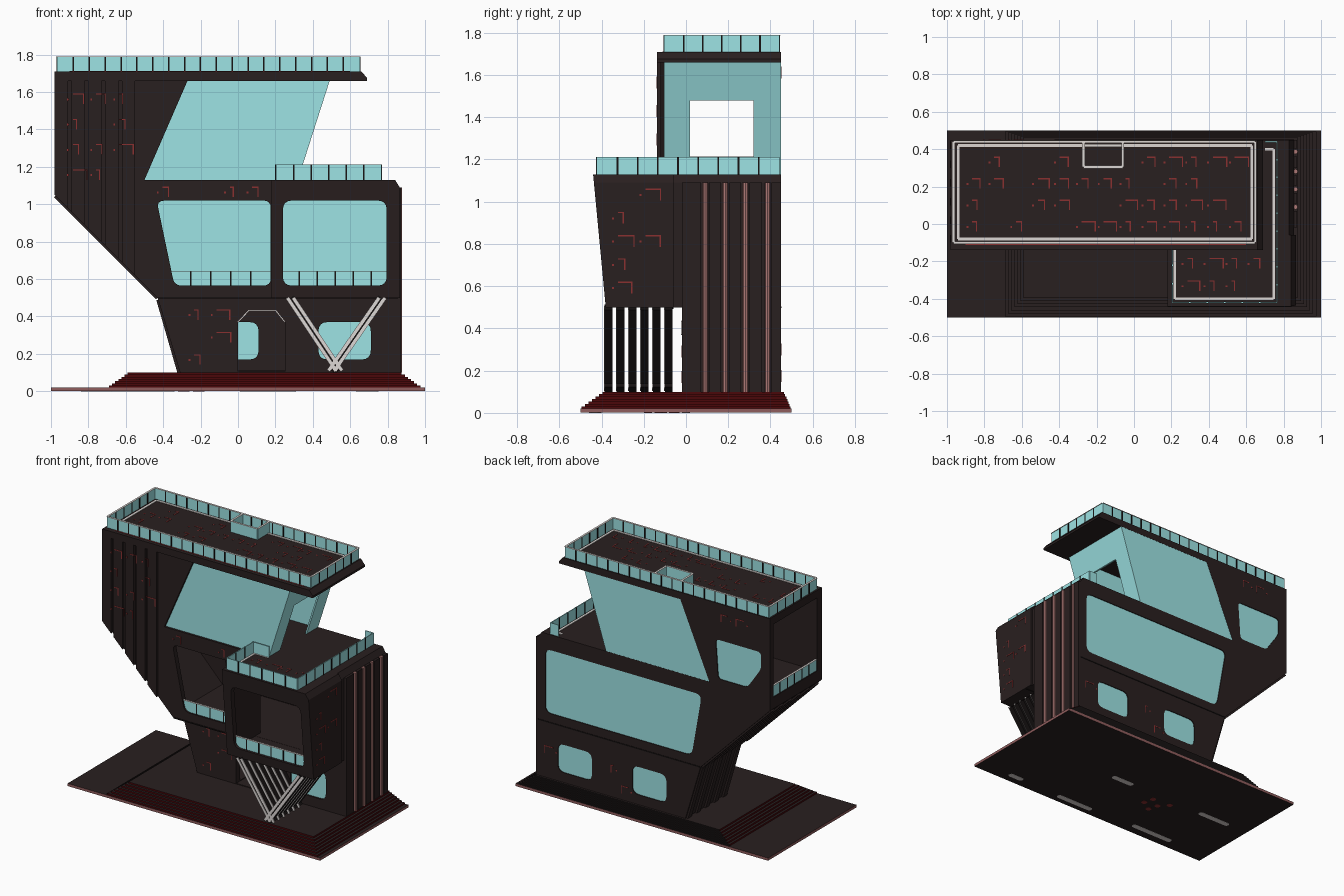
import bpy, bmesh, math, random
from mathutils import Vector

if "Cube" in bpy.data.objects:
    bpy.data.objects.remove(bpy.data.objects["Cube"])

random.seed(4)

def mat(name, rgb):
    m = bpy.data.materials.new(name)
    m.diffuse_color = (*rgb, 1)
    m.use_nodes = True
    m.node_tree.nodes["Principled BSDF"].inputs["Base Color"].default_value = m.diffuse_color
    return m

BROWN = mat("dark brown", (0.022, 0.014, 0.014))
BLACK = mat("near black", (0.008, 0.006, 0.006))
GLASS = mat("pale teal glass", (0.34, 0.77, 0.78))
RED = mat("deep red", (0.070, 0.002, 0.003))
PINK = mat("dusty pink", (0.28, 0.11, 0.11))
ROSE = mat("rose columns", (0.42, 0.19, 0.18))
WHITE = mat("off white", (0.72, 0.68, 0.66))
TRACE = mat("trace red", (0.26, 0.03, 0.03))

def finish(name, bm, m):
    bmesh.ops.recalc_face_normals(bm, faces=bm.faces[:])
    me = bpy.data.meshes.new(name)
    bm.to_mesh(me)
    bm.free()
    me.materials.append(m)
    ob = bpy.data.objects.new(name, me)
    bpy.context.collection.objects.link(ob)
    return ob

def add_prism(bm, pts, a, b, axis="y"):
    """Extrude a profile: (x,z) along y, (y,z) along x, (x,y) along z."""
    place = {"y": lambda u, v, t: (u, t, v), "x": lambda u, v, t: (t, u, v),
             "z": lambda u, v, t: (u, v, t)}[axis]
    lo = [bm.verts.new(place(u, v, a)) for u, v in pts]
    hi = [bm.verts.new(place(u, v, b)) for u, v in pts]
    bm.faces.new(lo)
    bm.faces.new(hi[::-1])
    for i in range(len(pts)):
        j = (i + 1) % len(pts)
        bm.faces.new((lo[i], lo[j], hi[j], hi[i]))

def prism(name, pts, a, b, m, axis="y"):
    bm = bmesh.new()
    add_prism(bm, pts, a, b, axis)
    return finish(name, bm, m)

def rect(x0, x1, z0, z1):
    return [(x0, z0), (x1, z0), (x1, z1), (x0, z1)]

def rounded(pts, r=0.05, n=4):
    """Round each corner of a polygon."""
    out = []
    for i, p in enumerate(pts):
        p = Vector(p)
        a = p + (Vector(pts[i - 1]) - p).normalized() * r
        b = p + (Vector(pts[(i + 1) % len(pts)]) - p).normalized() * r
        for k in range(n + 1):
            t = k / n
            out.append(tuple(a * (1 - t) ** 2 + p * 2 * t * (1 - t) + b * t * t))
    return out

def cut(ob, pts, a, b, axis="y"):
    c = prism("cutter", pts, a, b, ob.data.materials[0], axis)
    c.hide_render = True
    mod = ob.modifiers.new("cut", "BOOLEAN")
    mod.operation, mod.solver, mod.object = "DIFFERENCE", "EXACT", c
    bpy.context.view_layer.objects.active = ob
    bpy.ops.object.modifier_apply(modifier=mod.name)
    bpy.data.objects.remove(c)

def strip(p, q, w):
    """Quad of width w around the segment p-q."""
    p, q = Vector(p), Vector(q)
    d = (q - p).normalized() * (w / 2)
    n = Vector((-d.y, d.x))
    return [tuple(v) for v in (p + n, p - n, q - n, q + n)]

def line(name, path, w, a, b, m, axis="z"):
    bm = bmesh.new()
    for p, q in zip(path, path[1:]):
        add_prism(bm, strip(p, q, w), a, b, axis)
    finish(name, bm, m)

def railing(name, path, z0, z1, step=0.087, trim=0.014):
    line(name + "_glass", path, 0.006, z0, z1, GLASS)
    if trim:
        line(name + "_trim", path, trim, z1, z1 + 0.003, WHITE)
    bm = bmesh.new()
    for p, q in zip(path, path[1:]):
        p, q = Vector(p), Vector(q)
        n = max(1, round((q - p).length / step))
        d = (q - p).normalized() * 0.004
        for i in range(1, n):
            c = p.lerp(q, i / n)
            add_prism(bm, strip(c - d, c + d, 0.012), z0, z1, "z")
    finish(name + "_posts", bm, BLACK)

# Ground plate with pink edges, pale and red patches on its underside
plate = prism("ground_plate", rect(-1, 1, -0.5, 0.5), 0.001, 0.02, BROWN, "z")
plate.data.materials.append(PINK)
for f in plate.data.polygons:
    f.material_index = int(abs(f.normal.z) < 0.5)
bm = bmesh.new()
for x, y, w in ((0.69, -0.43, 0.06), (0.16, -0.44, 0.15), (0.10, 0, 0.09), (-0.51, -0.42, 0.17), (-0.71, 0, 0.13)):
    add_prism(bm, rounded(rect(x - w, x + w, y - 0.02, y + 0.02), 0.02), 0, 0.001, "z")
finish("underside_patches", bm, WHITE)
bm = bmesh.new()
for x, y in ((-0.3, -0.11), (-0.22, -0.06), (-0.36, -0.05), (-0.28, -0.18), (-0.2, -0.13)):
    add_prism(bm, rounded(rect(x - 0.02, x + 0.02, y - 0.02, y + 0.02), 0.02), 0, 0.001, "z")
finish("underside_red_spots", bm, TRACE)

# Stepped plinth: red risers, dark at the back
N = 7
bm = bmesh.new()
for i in range(N):
    o = 0.1 * i / (N - 1)
    add_prism(bm, rect(-0.69 + o, 0.975 - o, -0.495 + o, 0.495 - o * 0.3),
              0.02 + 0.08 * i / N, 0.02 + 0.08 * (i + 1) / N, "z")
plinth = finish("plinth_steps", bm, BROWN)
plinth.data.materials.append(RED)
plinth.data.materials.append(BLACK)
for f in plinth.data.polygons:
    f.material_index = 0 if abs(f.normal.z) > 0.5 else 2 if f.normal.y > 0.5 else 1

# Lower storey: hollow, with doorway and windows
low = prism("lower_storey", [(-0.31, 0.1), (0.855, 0.1), (0.855, 0.5), (-0.43, 0.5)], -0.02, 0.45, BROWN)
cut(low, [(-0.27, 0.11), (0.815, 0.11), (0.815, 0.48), (-0.38, 0.48)], 0.02, 0.41)
cut(low, [(0, 0.105), (0.25, 0.105), (0.25, 0.37), (0.2, 0.43), (0.06, 0.43), (0, 0.37)], -0.1, 0.1)
line("doorway_edge", [(0, 0.37), (0.06, 0.433), (0.2, 0.433), (0.25, 0.37)], 0.006, -0.024, -0.018, WHITE, "y")
front_win = rounded(rect(0.43, 0.71, 0.17, 0.37))
cut(low, front_win, -0.1, 0.1)
prism("lower_front_glass", front_win, -0.008, 0.004, GLASS)
for x in (0.43, -0.16):
    win = rounded(rect(x, x + 0.27, 0.17, 0.37))
    cut(low, win, 0.3, 0.6)
    prism("lower_back_glass", win, 0.432, 0.444, GLASS)

# Upper hull: main floor, raked wing and roof in one profile
hull = prism("upper_hull", [(-0.43, 0.5), (0.855, 0.5), (0.855, 1.09), (0.83, 1.13), (-0.5, 1.13),
                            (-0.27, 1.66), (0.69, 1.66), (0.69, 1.675), (0.66, 1.71),
                            (-0.98, 1.71), (-0.98, 1.05)], -0.12, 0.45, BROWN)
cut(hull, [(-0.41, 0.54), (0.815, 0.54), (0.815, 1.08), (-0.93, 1.08)], -0.085, 0.41)
cut(hull, rect(-1.1, 0.0, 1.132, 1.655), -0.085, 0.41)
cut(hull, rect(0.22, 0.815, 0.541, 1.079), -0.3, 0.0)
cut(hull, rounded([(-0.34, 0.565), (0.175, 0.565), (0.175, 1.02), (-0.435, 1.02)], 0.04), -0.3, 0.0)
cut(hull, rect(-0.265, -0.065, 0.31, 0.435), 1.6, 1.8, "z")
back_win = rounded([(-0.36, 0.565), (0.80, 0.565), (0.80, 1.02), (-0.44, 1.02)], 0.05)
cut(hull, back_win, 0.3, 0.6)
prism("main_back_glass", back_win, 0.432, 0.444, GLASS)
wing_win = rounded([(-0.91, 1.33), (-0.80, 1.17), (-0.57, 1.17), (-0.55, 1.45), (-0.91, 1.45)], 0.03)
cut(hull, wing_win, 0.3, 0.6)
prism("wing_back_glass", wing_win, 0.432, 0.444, GLASS)
prism("roof_front_lip", [(-0.98, 1.66), (0.69, 1.66), (0.69, 1.675), (0.66, 1.71), (-0.98, 1.71)],
      -0.138, -0.12, BROWN)
bm = bmesh.new()
for y in (-0.124, 0.449):
    add_prism(bm, rect(-0.425, 0.855, 0.496, 0.504), y, y + 0.004)
finish("floor_seams", bm, BLACK)

# Vertical ribs on the wing front
bm = bmesh.new()
for x in (-0.98, -0.89, -0.80, -0.71, -0.62):
    w = 0.07
    add_prism(bm, [(x, 0.07 - x), (x + w, 0.07 - x - w), (x + w, 1.66), (x, 1.66)], -0.138, -0.119)
finish("wing_ribs", bm, BROWN)

# Ribs below the wing and on the raked lower end
bm = bmesh.new()
for i in range(6):
    y = -0.10 + i * 0.1
    add_prism(bm, strip((-0.975, 1.045), (-0.43, 0.5), 0.024), y, y + 0.04)
    if y > -0.02:
        add_prism(bm, strip((-0.425, 0.49), (-0.312, 0.1), 0.024), y, y + 0.04)
finish("underside_ribs", bm, BROWN)

# Front bay with leaning face, open to the room behind
bay = prism("front_bay", [(0.18, 0.5), (0.865, 0.5), (0.865, 1.09), (0.84, 1.13), (0.18, 1.13)],
            -0.44, -0.06, BROWN)
cut(bay, [(-0.5, 0.4), (-0.3705, 0.4), (-0.4495, 1.23), (-0.5, 1.23)], 0, 1, "x")
cut(bay, [(-0.343, 0.54), (0.1, 0.54), (0.1, 1.08), (-0.397, 1.08)], 0.22, 0.82, "x")
cut(bay, rounded(rect(0.24, 0.795, 0.565, 1.02)), -0.6, -0.2)

# Fins and rose columns on the right end
bm, cols = bmesh.new(), bmesh.new()
for y0, y1 in ((-0.02, 0.07), (0.11, 0.165), (0.205, 0.26), (0.30, 0.36), (0.405, 0.45)):
    add_prism(bm, rect(y0, y1, 0.1, 1.09), 0.85, 0.872, "x")
    if y0 > 0:
        ring = [(0.863 + 0.013 * math.cos(k * math.pi / 4), y0 - 0.019 + 0.013 * math.sin(k * math.pi / 4))
                for k in range(8)]
        add_prism(cols, ring, 0.1, 1.09, "z")
finish("end_fins", bm, BROWN)
finish("end_columns", cols, ROSE)

# Rows of V struts carrying the bay
bm, trim = bmesh.new(), bmesh.new()
for i in range(6):
    y = -0.385 + i * 0.057
    for p, q in (((0.28, 0.5), (0.54, 0.11)), ((0.77, 0.5), (0.50, 0.11))):
        add_prism(bm, strip(p, q, 0.046), y, y + 0.036)
        for s in (-0.0165, 0.0165):
            add_prism(trim, strip((p[0] + s, p[1]), (q[0] + s, q[1]), 0.019), y - 0.004, y)
finish("v_struts", bm, BLACK)
finish("strut_trim", trim, WHITE)

# Glass lounge: two side panes and a raked end pane with a doorway
lounge = [(-0.5, 1.13), (0.32, 1.13), (0.49, 1.66), (-0.27, 1.66)]
prism("lounge_front_glass", lounge, -0.105, -0.095, GLASS)
prism("lounge_back_glass", lounge, 0.437, 0.449, GLASS)
end = prism("lounge_end_glass", [(0.308, 1.13), (0.32, 1.13), (0.49, 1.66), (0.478, 1.66)], -0.095, 0.437, GLASS)
cut(end, rect(0.02, 0.32, 1.0, 1.48), 0.2, 0.6, "x")

# Railings
railing("roof_railing", [(-0.965, -0.1), (0.648, -0.1), (0.648, 0.44), (-0.965, 0.44), (-0.965, -0.1)], 1.71, 1.787)
railing("stairwell_railing", [(-0.27, 0.44), (-0.27, 0.305), (-0.06, 0.305), (-0.06, 0.44)], 1.71, 1.787, 0.2)
railing("terrace_railing", [(0.33, -0.12), (0.205, -0.12), (0.205, -0.42), (0.765, -0.42),
                            (0.765, 0.44), (0.70, 0.44)], 1.13, 1.212, 0.092, 0)
railing("left_balcony_railing", [(-0.36, -0.105), (0.175, -0.105)], 0.54, 0.64, 0.11)
railing("bay_railing", [(0.23, -0.365), (0.81, -0.365)], 0.54, 0.64, 0.1)
railing("wing_end_railing", [(-0.97, -0.085), (-0.97, 0.41)], 1.13, 1.21)

# White edging set into roof and terrace floors
line("roof_edging", [(-0.94, -0.08), (0.63, -0.08), (0.63, 0.42), (-0.94, 0.42), (-0.94, -0.08)],
     0.014, 1.71, 1.714, WHITE)
line("terrace_edging", [(0.33, -0.12), (0.218, -0.12), (0.218, -0.4), (0.747, -0.4), (0.747, 0.4), (0.7, 0.4)],
     0.014, 1.13, 1.134, WHITE)

# Thin red traces and spots scattered over a wall or floor
def traces(name, u0, u1, v0, v1, at, axis, keep=0.7, clear=()):
    bm = bmesh.new()
    nu, nv = max(1, round((u1 - u0) / 0.12)), max(1, round((v1 - v0) / 0.12))
    for i in range(nu):
        for j in range(nv):
            u, v = u0 + (u1 - u0) * (i + 0.3) / nu, v0 + (v1 - v0) * (j + 0.6) / nv
            if random.random() > keep or any(a - 0.08 < u < b and c < v < d + 0.07 for a, b, c, d in clear):
                continue
            s = random.uniform(0.02, 0.08)
            add_prism(bm, rect(u, u + s, v, v + 0.006), at - 0.002, at + 0.002, axis)
            add_prism(bm, rect(u + s - 0.006, u + s, v - 0.05, v), at - 0.002, at + 0.002, axis)
            add_prism(bm, rect(u - 0.03, u - 0.02, v - 0.03, v - 0.02), at - 0.002, at + 0.002, axis)
    if bm.verts:
        finish(name, bm, TRACE)

traces("roof_traces", -0.9, 0.62, -0.06, 0.4, 1.71, "z", 0.75, [(-0.3, -0.04, 0.28, 0.45)])
traces("terrace_traces", 0.25, 0.72, -0.38, -0.14, 1.13, "z")
traces("wing_traces", -0.92, -0.55, 1.1, 1.64, -0.138, "y", 0.6)
traces("main_front_traces", -0.44, 0.16, 1.04, 1.12, -0.12, "y")
traces("lower_front_traces", -0.27, 0.8, 0.12, 0.48, -0.02, "y", 0.7, [(-0.02, 0.27, 0.1, 0.44), (0.41, 0.72, 0.15, 0.38)])
traces("lower_back_traces", -0.25, 0.82, 0.12, 0.5, 0.45, "y", 0.5, [(-0.18, 0.13, 0.15, 0.38), (0.41, 0.72, 0.15, 0.38)])
traces("wing_back_traces", -0.95, -0.55, 1.1, 1.68, 0.45, "y", 0.5, [(-0.93, -0.53, 1.15, 1.46)])
traces("bay_side_traces", -0.36, -0.1, 0.55, 1.1, 0.865, "x", 0.5)
line("roof_edge_dashes", [(-0.9, -0.109), (0.6, -0.109)], 0.006, 1.709, 1.712, TRACE)
